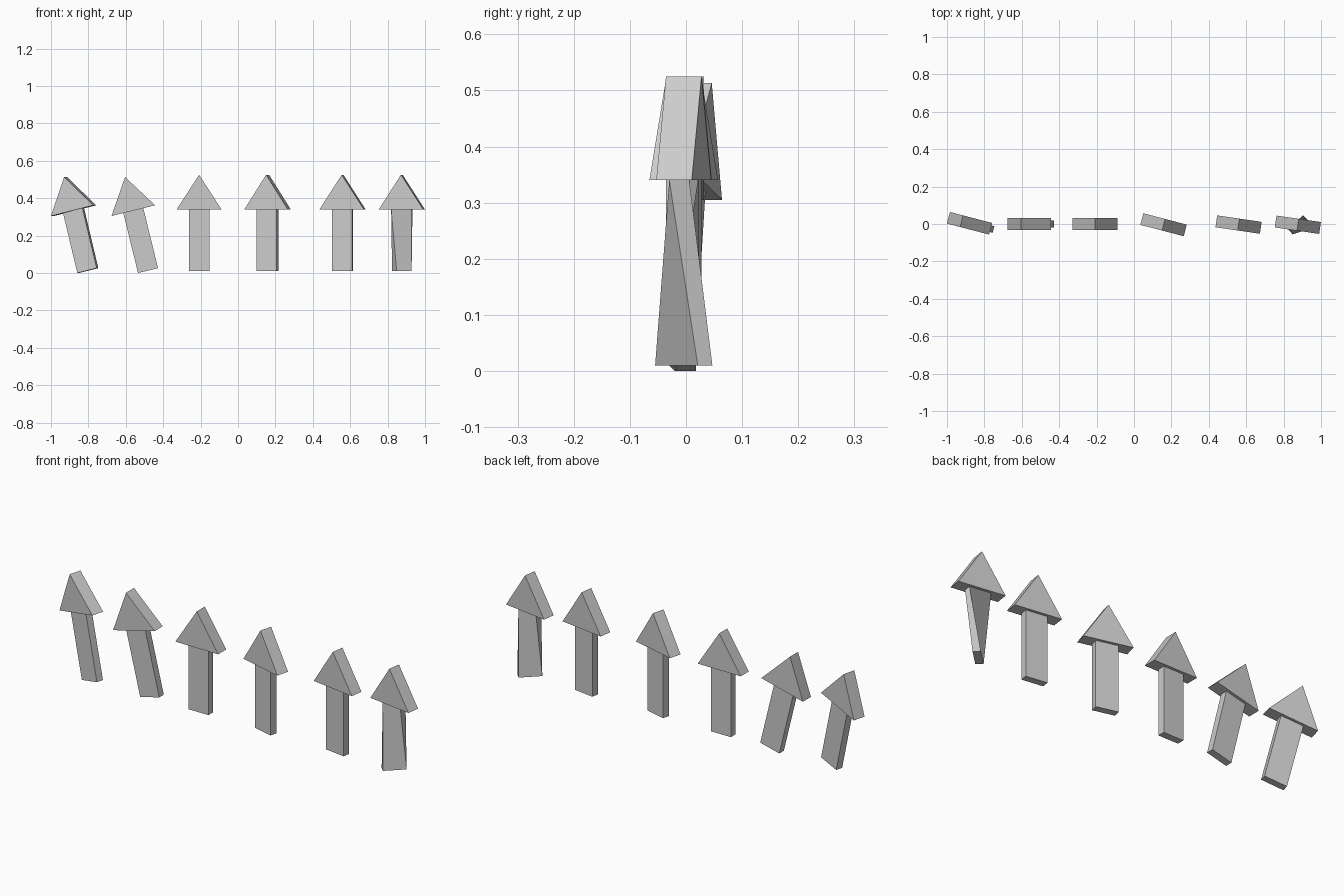
import bpy
import bmesh
from math import radians
from mathutils import Matrix

cube = bpy.data.objects.get("Cube")
if cube:
    bpy.data.objects.remove(cube, do_unlink=True)

HEAD_HALF, HEAD_THICK = 0.12, 0.064
SHAFT_HALF, SHAFT_THICK = 0.055, 0.036
NECK, TIP = 0.33, 0.515

grey = bpy.data.materials.new("light_grey")
grey.use_nodes = True
grey.diffuse_color = (0.6, 0.6, 0.6, 1)
grey.node_tree.nodes["Principled BSDF"].inputs["Base Color"].default_value = (0.6, 0.6, 0.6, 1)


def add_object(name, bm, matrix):
    bmesh.ops.recalc_face_normals(bm, faces=bm.faces)
    mesh = bpy.data.meshes.new(name)
    bm.to_mesh(mesh)
    bm.free()
    mesh.materials.append(grey)
    obj = bpy.data.objects.new(name, mesh)
    obj.matrix_world = matrix
    bpy.context.collection.objects.link(obj)


def prism(profile, thickness):
    """Extrude an x-z outline along y, centred on y = 0."""
    bm = bmesh.new()
    face = bm.faces.new([bm.verts.new((x, -thickness / 2, z)) for x, z in profile])
    new = bmesh.ops.extrude_face_region(bm, geom=[face])["geom"]
    verts = [v for v in new if isinstance(v, bmesh.types.BMVert)]
    bmesh.ops.translate(bm, verts=verts, vec=(0, thickness, 0))
    return bm


def add_arrow(label, x, y, z, yaw, tilt, twist):
    matrix = (Matrix.Translation((x, y, z))
              @ Matrix.Rotation(radians(yaw), 4, "Z")
              @ Matrix.Rotation(radians(tilt), 4, "Y"))
    # Triangular head
    head = prism([(-HEAD_HALF, NECK), (HEAD_HALF, NECK), (0, TIP)], HEAD_THICK)
    add_object(label + "_arrow_head", head, matrix)
    # Flat shaft, its foot turned about the long axis when twisted
    shaft = prism([(-SHAFT_HALF, 0), (SHAFT_HALF, 0),
                   (SHAFT_HALF, NECK), (-SHAFT_HALF, NECK)], SHAFT_THICK)
    foot = [v for v in shaft.verts if v.co.z < NECK / 2]
    bmesh.ops.rotate(shaft, verts=foot, cent=(0, 0, 0),
                     matrix=Matrix.Rotation(radians(twist), 3, "Z"))
    add_object(label + "_arrow_shaft", shaft, matrix)


# Row of arrows: label, foot position, yaw, tilt, foot twist
for arrow in (
    ("first", -0.803, -0.016, 0.013, -14.6, -13.8, 0),
    ("second", -0.481, 0, 0.013, 0, -13.8, 0),
    ("third", -0.208, 0, 0.01, 0, 0, 0),
    ("fourth", 0.158, -0.004, 0.01, -14.6, 0, 0),
    ("fifth", 0.559, -0.003, 0.01, -8.3, 0, 0),
    ("sixth", 0.876, -0.004, 0.01, -8.3, 0, 52),
):
    add_arrow(*arrow)
